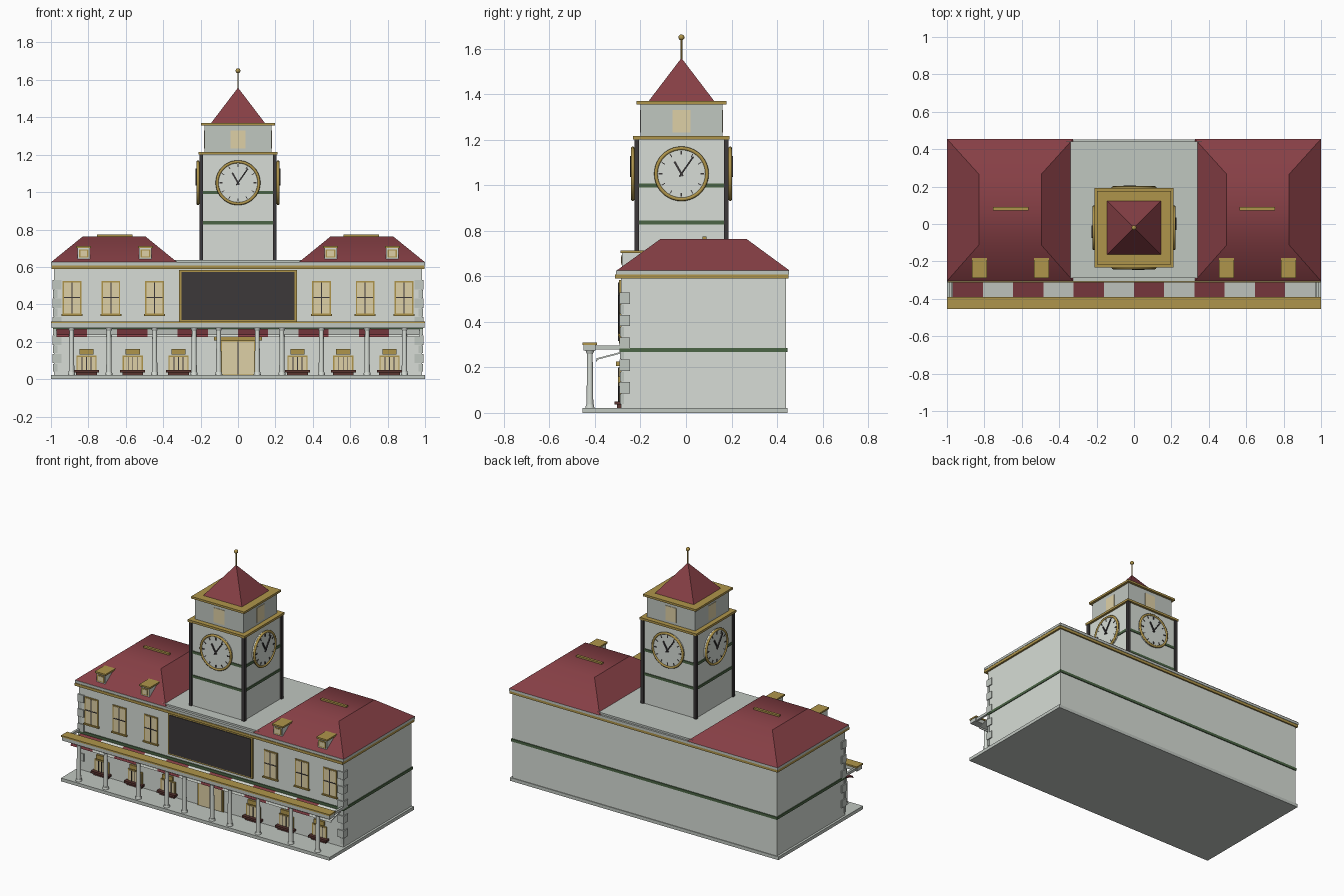
import bpy, bmesh, math
from mathutils import Matrix, Vector

if "Cube" in bpy.data.objects:
    bpy.data.objects.remove(bpy.data.objects["Cube"])


def material(name, r, g, b):
    m = bpy.data.materials.new(name)
    m.diffuse_color = (r, g, b, 1)
    m.use_nodes = True
    m.node_tree.nodes["Principled BSDF"].inputs["Base Color"].default_value = m.diffuse_color
    return m


WALL = material("wall", .68, .72, .67)
TRIM = material("trim_grey", .53, .57, .53)
RED = material("roof_red", .24, .05, .06)
GOLD = material("gold", .43, .30, .07)
GREEN = material("green", .07, .13, .06)
DARK = material("dark", .045, .04, .042)
CREAM = material("cream", .73, .63, .38)
BROWN = material("counter_brown", .10, .035, .03)


def finish(name, bm, mat, smooth=None):
    bmesh.ops.recalc_face_normals(bm, faces=bm.faces)
    me = bpy.data.meshes.new(name)
    bm.to_mesh(me)
    bm.free()
    me.materials.append(mat)
    ob = bpy.data.objects.new(name, me)
    bpy.context.collection.objects.link(ob)
    if smooth:
        bpy.ops.object.select_all(action='DESELECT')
        ob.select_set(True)
        bpy.context.view_layer.objects.active = ob
        bpy.ops.object.shade_smooth_by_angle(angle=math.radians(smooth))
    return ob


def add_box(bm, x0, x1, y0, y1, z0, z1, turn=Matrix()):
    m = Matrix.Translation(((x0+x1)/2, (y0+y1)/2, (z0+z1)/2)) @ Matrix.Diagonal((x1-x0, y1-y0, z1-z0, 1))
    bmesh.ops.create_cube(bm, size=1, matrix=turn @ m)


def boxes(name, mat, *items):
    bm = bmesh.new()
    for b in items:
        add_box(bm, *b)
    return finish(name, bm, mat)


def mirrored(items):
    return [b for i in items for b in (i, (-i[1], -i[0]) + tuple(i[2:]))]


def add_cyl(bm, r1, r2, x, y, z0, z1, n=16):
    bmesh.ops.create_cone(bm, cap_ends=True, segments=n, radius1=r1, radius2=r2, depth=z1-z0,
                          matrix=Matrix.Translation((x, y, (z0+z1)/2)))


def hip(name, mat, base, top, z0, z1, smooth=None):
    """Frustum between two rectangles (x0, x1, y0, y1)."""
    bm = bmesh.new()
    for (x0, x1, y0, y1), z in ((base, z0), (top, z1)):
        for x, y in ((x0, y0), (x1, y0), (x1, y1), (x0, y1)):
            bm.verts.new((x, y, z))
    bmesh.ops.convex_hull(bm, input=bm.verts)
    bmesh.ops.dissolve_limit(bm, angle_limit=.01, verts=bm.verts, edges=bm.edges)
    return finish(name, bm, mat, smooth)


def prism(name, mat, profile, spans):
    """Extrude a (y, z) profile along each x span."""
    bm = bmesh.new()
    for x0, x1 in spans:
        f = bm.faces.new([bm.verts.new((x0, y, z)) for y, z in profile])
        ext = bmesh.ops.extrude_face_region(bm, geom=[f])
        bmesh.ops.translate(bm, vec=(x1-x0, 0, 0),
                            verts=[v for v in ext["geom"] if isinstance(v, bmesh.types.BMVert)])
    return finish(name, bm, mat)


F = -.285  # front wall plane

# Main block
boxes("base_slab", TRIM, (-1, 1, -.455, .445, 0, .022))
boxes("main_walls", WALL, (-.985, .985, F, .44, .022, .592))
boxes("floor_band", GREEN, (-.99, .99, F-.006, .446, .268, .286))
boxes("cornice", GOLD, (-.998, .998, -.312, .45, .590, .608))
boxes("eaves", TRIM, (-1, 1, -.308, .453, .608, .625))
boxes("centre_roof_deck", TRIM, (-.36, .36, -.29, .44, .62, .637))

# Corner quoins
q = []
for i in range(5):
    z = .085 + i*.0985
    q += [(.945, .992, F-.007, -.245, z, z+.05), (.965, .989, F-.004, -.272, z-.045, z-.003)]
boxes("quoins", TRIM, *mirrored(q))

# Wing roofs with ridge bars and dormers
for s, side in ((-1, "left"), (1, "right")):
    xr = lambda a, b: tuple(sorted((a*s, b*s)))
    hip(side + "_roof", RED, xr(.325, 1) + (-.305, .455), xr(.495, .83) + (-.113, .267), .625, .763, 38)
    boxes(side + "_ridge_bar", GOLD, xr(.565, .755) + (.073, .09, .76, .774))
    for x in (.495, .825):
        c = x*s
        boxes(side + "_dormer", WALL, (c-.033, c+.033, -.28, -.17, .64, .704))
        boxes(side + "_dormer_cap", GOLD, (c-.04, c+.04, -.288, -.18, .702, .713))
        boxes(side + "_dormer_frame", GOLD, (c-.026, c+.026, -.284, -.275, .65, .694))
        boxes(side + "_dormer_pane", CREAM, (c-.018, c+.018, -.286, -.275, .657, .687))

# Upper windows
for c in (-.888, -.68, -.446, .446, .68, .888):
    boxes("upper_window_frame", GOLD, (c-.05, c+.05, F-.006, F+.01, .343, .525),
          (c-.056, c+.056, F-.014, F+.01, .338, .347))
    boxes("upper_window_pane", CREAM, (c-.043, c+.043, F-.008, F, .35, .518))
    boxes("upper_window_bars", DARK, (c-.003, c+.003, F-.011, F, .35, .518),
          (c-.043, c+.043, F-.011, F, .435, .44))

# Front display panel
boxes("display_frame", GOLD, (-.315, .315, F-.01, F+.01, .305, .583))
boxes("display_panel", DARK, (-.303, .303, F-.014, F, .315, .573))

# Ground floor service windows with counters and blank sign plates
for c in (-.81, -.563, -.318, .318, .563, .81):
    boxes("service_window_frame", GOLD, (c-.054, c+.054, F-.006, F+.01, .045, .126))
    boxes("service_window_pane", CREAM, (c-.047, c+.047, F-.008, F, .05, .119))
    boxes("service_window_bars", DARK, *[(c+d-.002, c+d+.002, F-.011, F, .05, .119) for d in (-.024, 0, .024)])
    boxes("sign_plate", GOLD, (c-.038, c+.038, F-.013, F, .132, .16))
    boxes("counter", BROWN, (c-.067, c+.067, F-.03, F, .036, .05), (c-.055, c+.055, F-.018, F, .022, .036))

# Entrance
boxes("door_frame", GOLD, (-.095, .095, F-.008, F+.01, .022, .208))
boxes("door_lintel", GOLD, (-.127, .127, F-.022, F, .206, .226))
boxes("door_leaves", CREAM, (-.085, -.004, F-.011, F, .025, .2), (.004, .085, F-.011, F, .025, .2))
boxes("door_gap", DARK, (-.004, .004, F-.013, F, .025, .2))

# Striped awning
profile = [(F, .268), (-.392, .240), (-.396, .226), (-.392, .226), (-.388, .234), (F, .261)]
w = 1.94/12
for k, (name, mat) in enumerate((("awning_red_stripes", RED), ("awning_light_stripes", WALL))):
    prism(name, mat, profile, [(-.97+i*w, -.97+(i+1)*w) for i in range(k, 12, 2)])

# Porch beam and columns
boxes("porch_beam", TRIM, (-.997, .997, -.45, -.397, .274, .3))
boxes("porch_beam_cap", GOLD, (-1, 1, -.455, -.39, .299, .309))
boxes("porch_end_ties", TRIM, *mirrored([(.975, .99, -.4, F, .279, .297)]))
bm = bmesh.new()
for c in (.89, .69, .446, .235, .103):
    for x in (-c, c):
        add_cyl(bm, .015, .012, x, -.422, .035, .26)
        add_cyl(bm, .02, .017, x, -.422, .02, .037)
        add_cyl(bm, .013, .02, x, -.422, .258, .275)
finish("porch_columns", bm, WALL, 30)

# Tower, modelled around its own axis and then moved back
tower = []


def square(name, mat, h, z0, z1):
    tower.append(boxes(name, mat, (-h, h, -h, h, z0, z1)))


square("tower_shaft", WALL, .197, .63, 1.205)
square("tower_band_low", GREEN, .202, .828, .845)
square("tower_band_high", GREEN, .202, .99, 1.007)
square("tower_cornice", GOLD, .212, 1.2, 1.215)
square("belfry", TRIM, .18, 1.21, 1.36)
square("belfry_cornice", GOLD, .197, 1.355, 1.369)
tower.append(boxes("tower_corner_posts", DARK, *mirrored(
    [(.186, .207, y-.0105, y+.0105, .637, 1.2) for y in (-.1965, .1965)])))
tower.append(hip("spire", RED, (-.145, .145, -.145, .145), (-.001, .001, -.001, .001), 1.368, 1.557))
bm = bmesh.new()
add_cyl(bm, .004, .004, 0, 0, 1.545, 1.65, 8)
bmesh.ops.create_uvsphere(bm, u_segments=16, v_segments=10, radius=.013, matrix=Matrix.Translation((0, 0, 1.649)))
tower.append(finish("finial", bm, GOLD, 40))

# Clock and belfry window, repeated on four sides
CZ = 1.05
to_front = Matrix.Translation((0, 0, CZ)) @ Matrix.Rotation(math.pi/2, 4, 'X')


def spoke(bm, angle, r0, r1, half, y):
    turn = Matrix.Translation((0, 0, CZ)) @ Matrix.Rotation(angle, 4, 'Y')
    add_box(bm, -half, half, y, y+.006, r0, r1, turn)


side = []
bm = bmesh.new()
bmesh.ops.create_cone(bm, cap_ends=True, segments=40, radius1=.112, radius2=.112, depth=.025,
                      matrix=to_front @ Matrix.Translation((0, 0, .203)))
side.append(finish("clock_face", bm, WALL, 30))
bm = bmesh.new()
ring = [bm.verts.new((.112+.008*math.cos(a), 0, .214+.008*math.sin(a)))
        for a in (i*math.tau/8 for i in range(8))]
edges = [bm.edges.new((ring[i], ring[(i+1) % 8])) for i in range(8)]
bmesh.ops.spin(bm, geom=ring+edges, cent=(0, 0, 0), axis=(0, 0, 1), angle=math.tau, steps=40, use_merge=True)
bmesh.ops.remove_doubles(bm, verts=bm.verts, dist=1e-4)
bm.transform(to_front)
side.append(finish("clock_rim", bm, GOLD, 50))
bm = bmesh.new()
for i in range(12):
    spoke(bm, i*math.tau/12, .084, .1, .002 if i % 3 else .0035, -.219)
spoke(bm, math.radians(35), -.015, .092, .0035, -.226)
spoke(bm, math.radians(-30), -.012, .062, .0045, -.222)
side.append(finish("clock_marks_and_hands", bm, DARK))
side.append(boxes("belfry_window", CREAM, (-.04, .04, -.183, -.17, 1.232, 1.33)))

for ob in side:
    for k in range(4):
        o = ob if k == 0 else ob.copy()
        if k:
            bpy.context.collection.objects.link(o)
        o.rotation_euler.z = k*math.pi/2
        tower.append(o)
for o in tower:
    o.location.y = -.02
